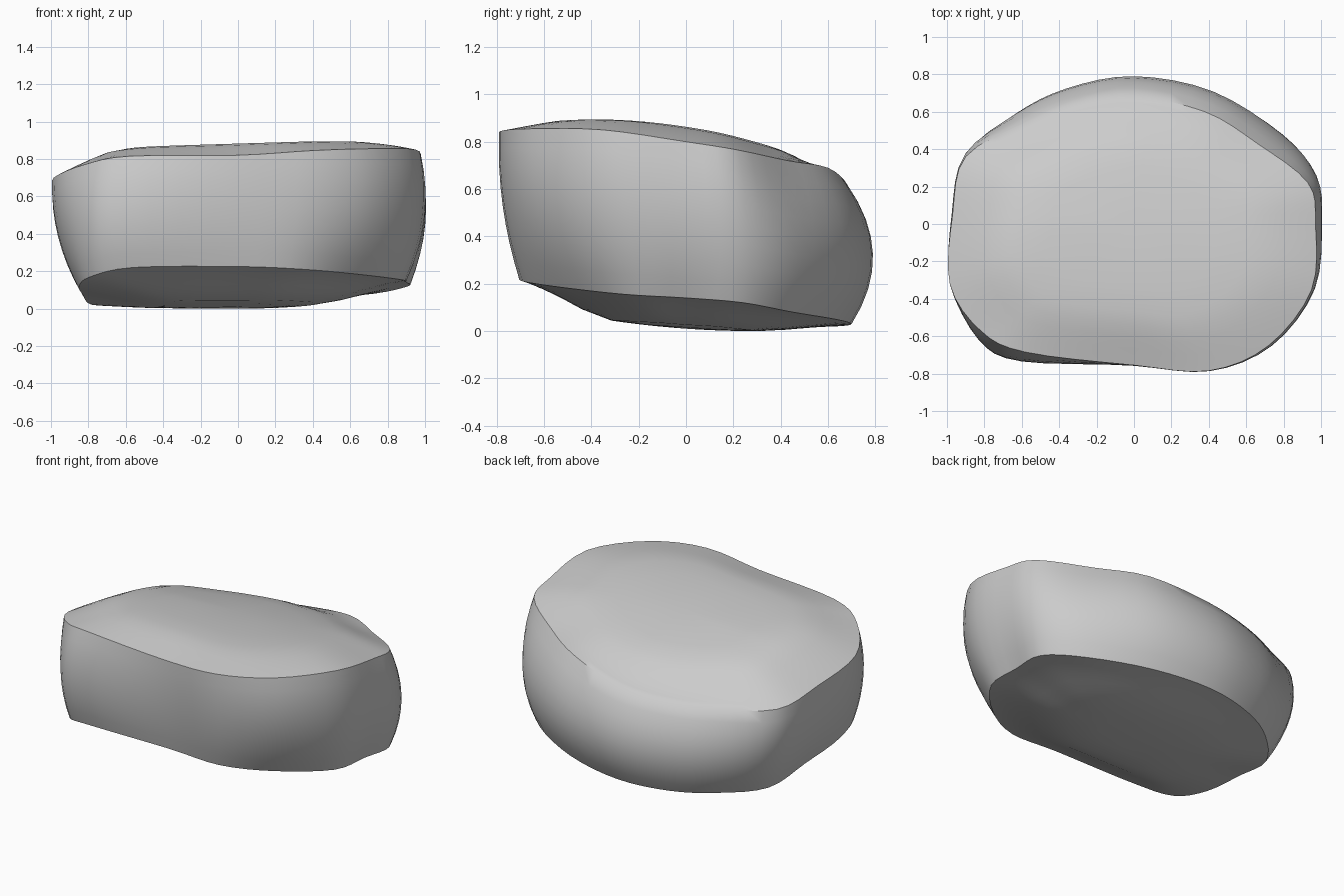
import bpy
import bmesh
from mathutils import Vector

cube = bpy.data.objects.get("Cube")
if cube:
    bpy.data.objects.remove(cube, do_unlink=True)

# One column per direction: upper rim (x, y, z), belly (x, y), lower rim (x, y, z)
COLUMNS = [
    (.97, 0, .80, 1, .02, .9, 0, .14),
    (.93, .22, .765, .975, .26, .91, .24, .12),
    (.66, .43, .72, .79, .48, .73, .45, .08),
    (.38, .6, .69, .42, .71, .38, .63, .05),
    (0, .68, .62, 0, .79, 0, .7, .03),
    (-.32, .64, .59, -.36, .725, -.33, .64, .02),
    (-.58, .54, .58, -.64, .585, -.58, .5, .02),
    (-.9, .36, .59, -.88, .37, -.78, .27, .02),
    (-.97, .05, .64, -.95, .05, -.83, -.03, .075),
    (-.985, -.32, .70, -.95, -.34, -.85, -.35, .12),
    (-.82, -.57, .77, -.83, -.62, -.79, -.585, .17),
    (-.58, -.685, .815, -.6, -.735, -.56, -.69, .22),
    (0, -.755, .82, 0, -.75, 0, -.7, .225),
    (.4, -.785, .845, .4, -.768, .35, -.69, .21),
    (.72, -.65, .855, .73, -.63, .63, -.53, .185),
    (.95, -.35, .85, .96, -.33, .87, -.26, .155),
]
STEPS = 4
SIDE_ROWS = 8
CAP_SCALES = (.95, .88, .8, .72, .62, .45, .25)


def closed_spline(points):
    """Smooth closed curve through the control points."""
    result = []
    count = len(points)
    for i in range(count):
        a, b, c, d = (points[(i + k) % count] for k in (-1, 0, 1, 2))
        for step in range(STEPS):
            t = step / STEPS
            result.append(b + (c - a) * (t / 2)
                          + (a * 2 - b * 5 + c * 4 - d) * (t * t / 2)
                          + (b * 3 - a - c * 3 + d) * (t ** 3 / 2))
    return result


def crown_height(x, y):
    return .845 + .03 * x - .15 * y - .15 * y * y + .1 * min(0, x) * max(0, y)


def base_height(x, y):
    return .01 - .07 * y + .12 * y * y + .1 * max(0, x) ** 2


def cap_ring(rim, scale, height, inner):
    """Shrunken copy of a rim that eases into the cap surface."""
    weight = max(0, (scale - inner) / (1 - inner)) ** 1.25
    ring = []
    for p in rim:
        x, y = p.x * scale, p.y * scale
        ring.append(Vector((x, y, weight * p.z + (1 - weight) * height(x, y))))
    return ring


# Main curves of the stone
upper = closed_spline([Vector(c[:3]) for c in COLUMNS])
belly = closed_spline([Vector((c[3], c[4], (c[2] + c[7]) / 2)) for c in COLUMNS])
lower = closed_spline([Vector(c[5:]) for c in COLUMNS])

# Rings from the crown, down the curved side, to the base
rings = [cap_ring(upper, s, crown_height, .65) for s in reversed(CAP_SCALES)]
for row in range(SIDE_ROWS + 1):
    t = row / SIDE_ROWS
    rings.append([u * ((1 - t) * (1 - 2 * t)) + m * (4 * t * (1 - t)) + l * (t * (2 * t - 1))
                  for u, m, l in zip(upper, belly, lower)])
rings += [cap_ring(lower, s, base_height, .5) for s in CAP_SCALES]

# Skin the rings and close both centres
bm = bmesh.new()
loops = [[bm.verts.new(p) for p in ring] for ring in rings]
size = len(upper)
for first, second in zip(loops, loops[1:]):
    for i in range(size):
        j = (i + 1) % size
        bm.faces.new((first[i], second[i], second[j], first[j]))
for loop, height in ((loops[0], crown_height), (loops[-1], base_height)):
    centre = bm.verts.new((0, 0, height(0, 0)))
    for i in range(size):
        bm.faces.new((loop[i], loop[(i + 1) % size], centre))
bmesh.ops.recalc_face_normals(bm, faces=bm.faces[:])

# Rest the stone on the ground
ground = min(v.co.z for v in bm.verts)
bmesh.ops.translate(bm, verts=bm.verts[:], vec=(0, 0, -ground))

mesh = bpy.data.meshes.new("stone")
bm.to_mesh(mesh)
bm.free()
stone = bpy.data.objects.new("stone", mesh)
bpy.context.collection.objects.link(stone)

# Plain grey stone
grey = bpy.data.materials.new("stone_grey")
grey.use_nodes = True
colour = (.6, .6, .6, 1)
grey.diffuse_color = colour
grey.node_tree.nodes["Principled BSDF"].inputs["Base Color"].default_value = colour
mesh.materials.append(grey)

# Smooth faces with crisp rims
bpy.ops.object.select_all(action="DESELECT")
stone.select_set(True)
bpy.context.view_layer.objects.active = stone
bpy.ops.object.shade_smooth_by_angle(angle=.75)
